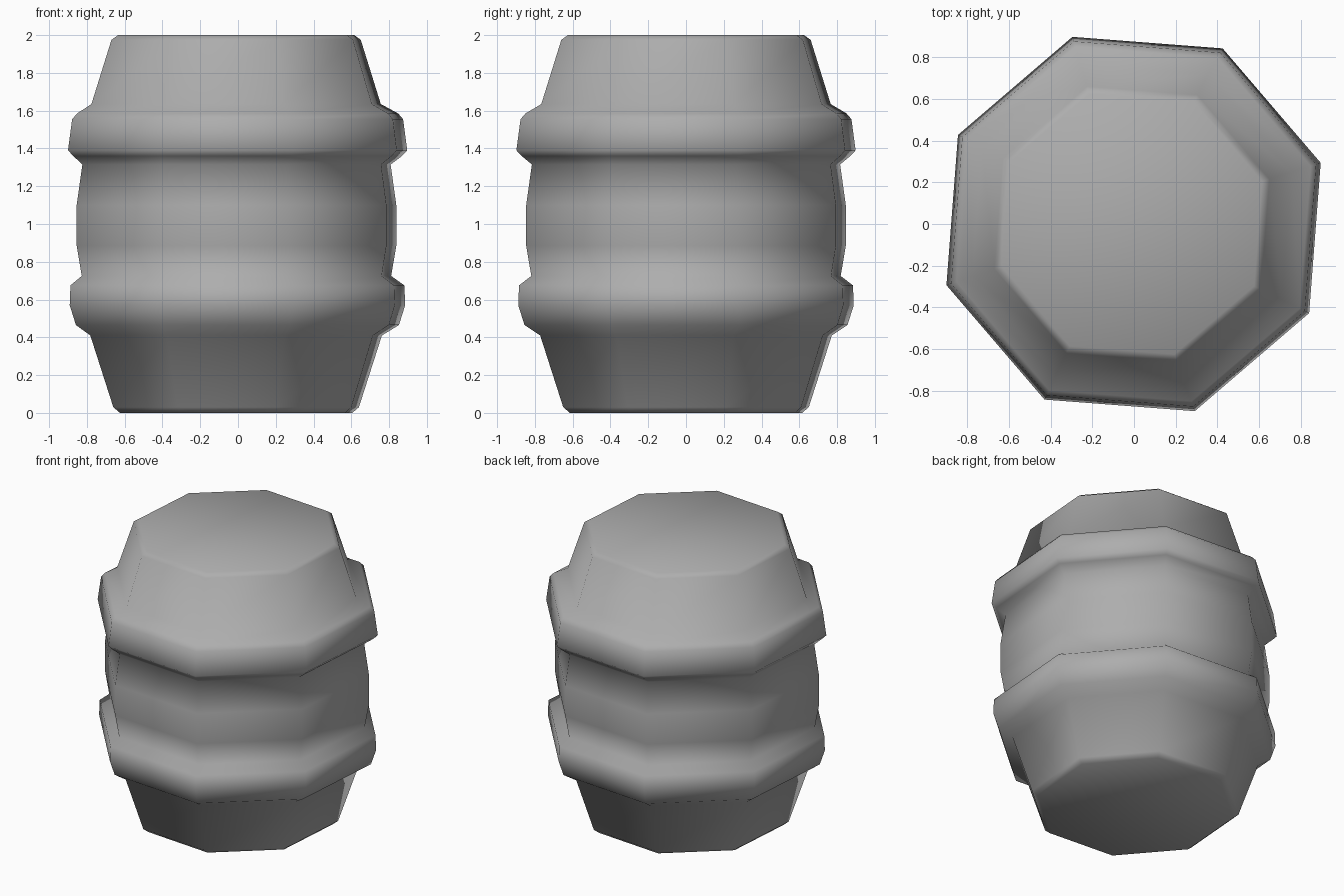
import bpy, bmesh, math

if "Cube" in bpy.data.objects:
    bpy.data.objects.remove(bpy.data.objects["Cube"])

SIDES = 8
TWIST = math.radians(18.1)

# Barrel outline from bottom to top: (half width at a corner, height, centre x)
PROFILE = [
    (0.615, 0.0, -0.01), (0.65, 0.03, -0.01), (0.772, 0.41, -0.01),      # lower staves
    (0.855, 0.465, -0.003), (0.888, 0.57, -0.003), (0.884, 0.675, -0.003),  # lower hoop
    (0.819, 0.725, -0.008), (0.846, 0.885, -0.008),                      # belly
    (0.846, 1.10, -0.008), (0.816, 1.315, -0.008),
    (0.87, 1.36, -0.002), (0.898, 1.39, -0.002),                         # upper hoop
    (0.876, 1.555, -0.002), (0.85, 1.585, -0.002),
    (0.766, 1.635, -0.01), (0.66, 1.975, -0.01), (0.625, 2.0, -0.01),    # upper staves
]

bm = bmesh.new()
rings = []
for half, z, cx in PROFILE:
    r = half / math.cos(TWIST)
    ring = []
    for i in range(SIDES):
        a = TWIST + 2 * math.pi * i / SIDES
        ring.append(bm.verts.new((cx + r * math.cos(a), r * math.sin(a), z)))
    rings.append(ring)

# Side walls
for low, high in zip(rings, rings[1:]):
    for i in range(SIDES):
        j = (i + 1) % SIDES
        bm.faces.new((low[i], low[j], high[j], high[i]))

# Bottom and lid
bm.faces.new(list(reversed(rings[0])))
bm.faces.new(rings[-1])

for f in bm.faces:
    f.smooth = True
mesh = bpy.data.meshes.new("barrel")
bm.to_mesh(mesh)
bm.free()
barrel = bpy.data.objects.new("barrel", mesh)
bpy.context.collection.objects.link(barrel)

# Darker grey surface
grey = bpy.data.materials.new("dark_grey")
grey.diffuse_color = (0.42, 0.42, 0.42, 1)
grey.use_nodes = True
grey.node_tree.nodes["Principled BSDF"].inputs["Base Color"].default_value = grey.diffuse_color
mesh.materials.append(grey)
